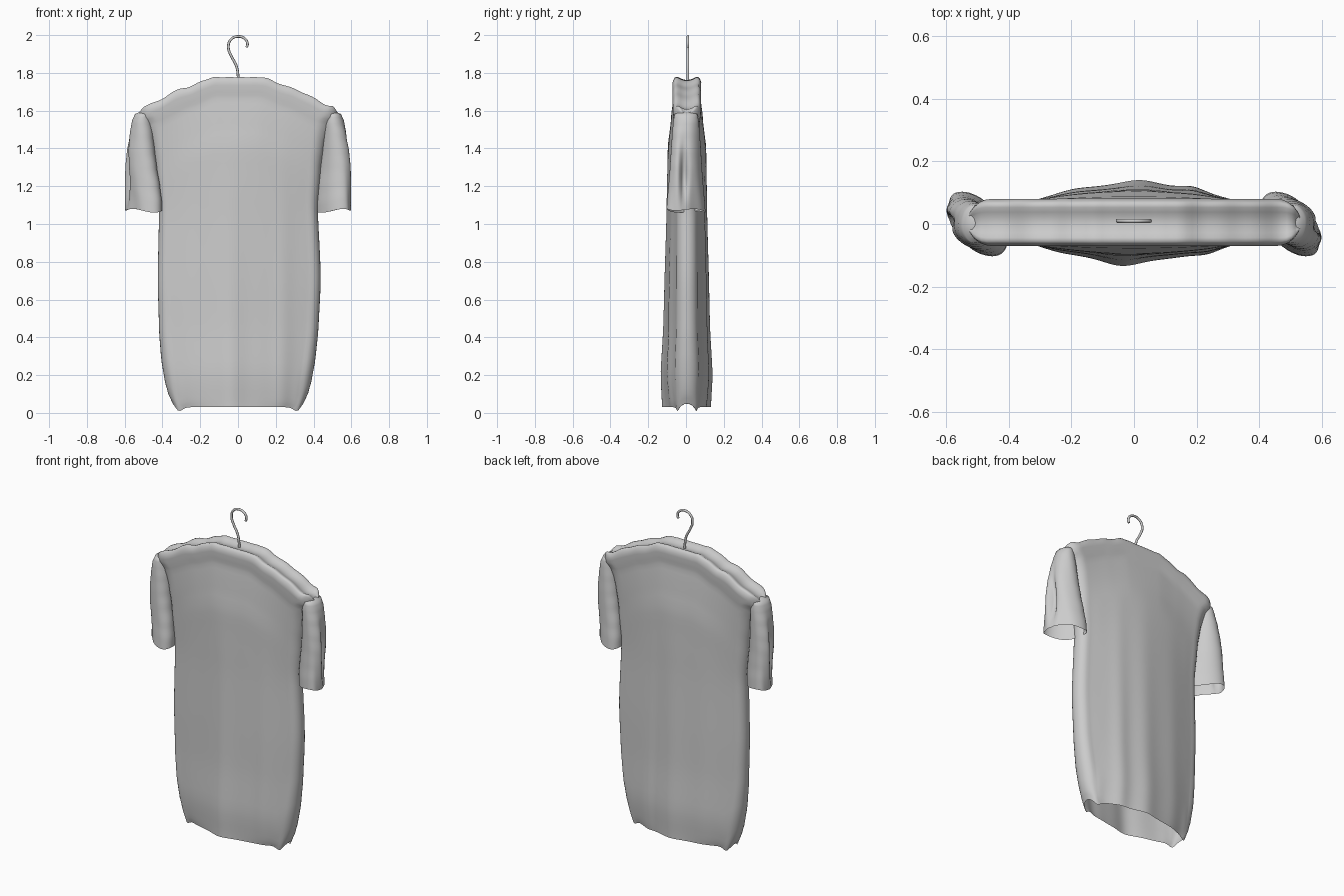
import bpy, bmesh
from math import sin, cos, pi, exp

if "Cube" in bpy.data.objects:
    bpy.data.objects.remove(bpy.data.objects["Cube"])


def lerp_table(table, v):
    if v <= table[0][0]:
        return table[0][1]
    for (a, p), (b, q) in zip(table, table[1:]):
        if v <= b:
            f = (v - a) / (b - a)
            f = f * f * (3 - 2 * f) * 0.5 + f * 0.5
            return p + (q - p) * f
    return table[-1][1]


def loft(name, rings):
    """Skin a stack of closed rings into one smooth open cloth tube."""
    bm = bmesh.new()
    rows = [[bm.verts.new(p) for p in ring] for ring in rings]
    n = len(rows[0])
    for lo, hi in zip(rows, rows[1:]):
        for i in range(n):
            j = (i + 1) % n
            bm.faces.new((lo[i], lo[j], hi[j], hi[i]))
    bmesh.ops.remove_doubles(bm, verts=bm.verts, dist=0.0004)
    bmesh.ops.recalc_face_normals(bm, faces=bm.faces)
    mesh = bpy.data.meshes.new(name)
    bm.to_mesh(mesh)
    bm.free()
    mesh.shade_smooth()
    ob = bpy.data.objects.new(name, mesh)
    bpy.context.collection.objects.link(ob)
    return ob


def gauss(v, centre, width):
    return exp(-((v - centre) / width) ** 2)


# Shirt body: t runs from hem (0) to shoulder line (1)
SHOULDER = [(0, 1.777), (0.13, 1.777), (0.28, 1.722), (0.5, 1.622), (0.54, 1.575)]
WIDTH = [(0, 0.345), (0.02, 0.37), (0.06, 0.39), (0.13, 0.408), (0.22, 0.418), (0.4, 0.425),
         (0.65, 0.418), (0.8, 0.438), (0.9, 0.462), (0.945, 0.49), (0.965, 0.525), (1, 0.532)]
RADIUS = [(0, 0.055), (0.1, 0.066), (0.25, 0.058), (0.6, 0.055), (0.93, 0.066),
          (0.965, 0.073), (0.985, 0.075), (0.996, 0.068), (1, 0.06)]
BULGE = [(0, 0.058), (0.35, 0.052), (0.62, 0.047), (0.78, 0.04), (0.88, 0.019), (0.95, 0.003), (1, 0)]
FRONT_FOLDS = [(-0.04, 0.07, 0.02), (0.24, 0.05, 0.012), (-0.26, 0.07, 0.006)]
BACK_FOLDS = [(0.02, 0.07, 0.015), (0.19, 0.05, 0.014), (-0.2, 0.06, 0.006)]
Y_SHIFT = 0.005


def section():
    """Stadium outline as (u along panel, outward x, outward y)."""
    flat, arc = 56, 12
    pts = [(-1 + 2 * i / flat, 0, -1) for i in range(flat)]
    pts += [(1, sin(pi * i / arc), -cos(pi * i / arc)) for i in range(arc)]
    pts += [(1 - 2 * i / flat, 0, 1) for i in range(flat)]
    pts += [(-1, -sin(pi * i / arc), cos(pi * i / arc)) for i in range(arc)]
    return pts


SECTION = section()


def body_ring(t, squash=1.0, dip=0.0):
    hw, r, bulge = lerp_table(WIDTH, t), lerp_table(RADIUS, t), lerp_table(BULGE, t)
    loose = max(0, 1 - t / 0.85)
    ring = []
    for u, ox, oy in SECTION:
        x = u * (hw - r) + ox * r
        if x > 0:
            x *= 1 + 0.03 * gauss(t, 0.4, 0.25)
        y = oy * r
        if ox == 0:
            y += oy * bulge * (1 - u * u) ** 1.1
            for c, w, a in (FRONT_FOLDS if oy < 0 else BACK_FOLDS):
                y += oy * a * loose * gauss(x, c, w) * (1 - u ** 4)
        top_x = abs(u * 0.472 + ox * 0.06)
        top = lerp_table(SHOULDER, top_x)
        hem = 0.03 - 0.02 * gauss(abs(x), 0.31, 0.025) + 0.025 * max(0, abs(x) - 0.32) / 0.03
        wrinkle = 0.004 * sin(70 * x + 3 * sin(9 * x)) * max(0, (t - 0.95) / 0.05) * min(1, top_x * 3)
        z = hem + t * (top - hem) - dip + wrinkle
        ring.append((x, y * squash + Y_SHIFT, z))
    return ring


levels = [0, 0.01, 0.02, 0.035] + [0.05 + 0.03 * i for i in range(30)]
levels += [0.935, 0.945, 0.955, 0.965, 0.975, 0.985, 0.992, 0.997, 1]
rings = [body_ring(t) for t in levels]
# Closed strip across the shoulders, sagging slightly in the middle
rings += [body_ring(1, s, d) for s, d in ((0.8, 0.0), (0.55, 0.008), (0.28, 0.014), (0, 0.016))]
loft("shirt_body", rings)


# Sleeves: sheared oval tubes, folded in on the outer side; z, centre x, half x, half y, shear
SLEEVE = [(1.07, 0.5, 0.084, 0.103, 0.048), (1.12, 0.5, 0.085, 0.1, 0.046),
          (1.2, 0.505, 0.083, 0.092, 0.04), (1.3, 0.513, 0.078, 0.085, 0.03),
          (1.38, 0.515, 0.073, 0.08, 0.02), (1.47, 0.512, 0.064, 0.074, 0.01),
          (1.54, 0.508, 0.055, 0.068, 0), (1.585, 0.505, 0.04, 0.06, 0), (1.6, 0.5, 0.0, 0.0, 0)]


def sleeve_ring(k, side):
    rows = [[(row[0], row[c]) for row in SLEEVE] for c in range(1, 5)]
    z = 1.07 + 0.53 * k
    cx, rx, ry, shear = (lerp_table(r, z) for r in rows)
    ring = []
    for i in range(48):
        a = 2 * pi * i / 48
        x = cx + rx * cos(a) - shear * sin(a)
        y = ry * sin(a)
        fold = max(0, cos(a)) * gauss(z, 1.25, 0.13)
        x -= 0.045 * fold * gauss(y, -0.012, 0.018)
        x += 0.006 * sin(5 * a + 8 * z) * (1 - k) * max(0, cos(a))
        dz = (0.07 * (x - 0.5) + 0.006 * sin(3 * a)) * (1 - k)
        ring.append((x * side, y * side, z + dz))
    return ring


for side, label in ((1, "right"), (-1, "left")):
    loft(label + "_sleeve", [sleeve_ring(i / 30, side) for i in range(31)])


# Hanger wire: hook above the collar and sloping arms hidden inside the shirt
def wire(name, points, radius):
    cu = bpy.data.curves.new(name, "CURVE")
    cu.dimensions = "3D"
    cu.bevel_depth, cu.bevel_resolution, cu.resolution_u = radius, 3, 6
    cu.use_fill_caps = True
    sp = cu.splines.new("BEZIER")
    sp.bezier_points.add(len(points) - 1)
    for bp, (x, z) in zip(sp.bezier_points, points):
        bp.co = (x, 0.01, z)
        bp.handle_left_type = bp.handle_right_type = "AUTO"
    ob = bpy.data.objects.new(name, cu)
    bpy.context.collection.objects.link(ob)


wire("hanger_hook", [(0, 1.72), (0, 1.79), (-0.01, 1.84), (-0.036, 1.89), (-0.051, 1.935),
                     (-0.039, 1.975), (0, 1.993), (0.037, 1.98), (0.05, 1.955), (0.046, 1.935)], 0.007)
wire("hanger_arms", [(-0.45, 1.6), (-0.2, 1.7), (0, 1.73), (0.2, 1.7), (0.45, 1.6)], 0.009)
